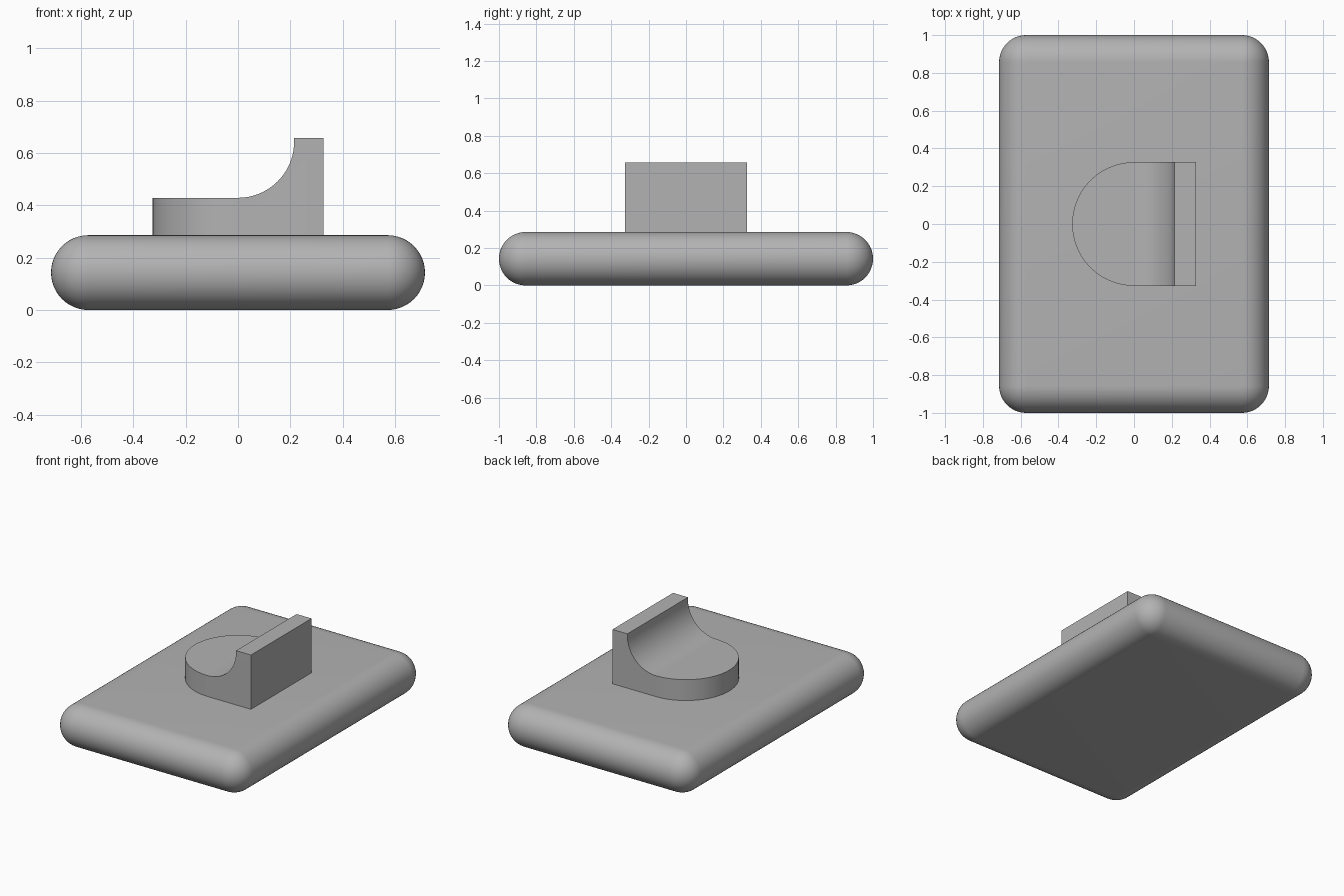
import bpy, bmesh, math

if "Cube" in bpy.data.objects:
    bpy.data.objects.remove(bpy.data.objects["Cube"])

# One flat grey for everything
grey = bpy.data.materials.new("plain_grey")
grey.diffuse_color = (0.45, 0.45, 0.45, 1)
grey.use_nodes = True
grey.node_tree.nodes["Principled BSDF"].inputs["Base Color"].default_value = grey.diffuse_color


def make_object(name, bm):
    bmesh.ops.recalc_face_normals(bm, faces=bm.faces)
    mesh = bpy.data.meshes.new(name)
    bm.to_mesh(mesh)
    bm.free()
    mesh.materials.append(grey)
    obj = bpy.data.objects.new(name, mesh)
    bpy.context.collection.objects.link(obj)
    return obj


def prism(name, points, offset):
    """Extrude a closed outline by an offset vector."""
    bm = bmesh.new()
    face = bm.faces.new([bm.verts.new(p) for p in points])
    ext = bmesh.ops.extrude_face_region(bm, geom=[face])
    verts = [v for v in ext["geom"] if isinstance(v, bmesh.types.BMVert)]
    bmesh.ops.translate(bm, verts=verts, vec=offset)
    return make_object(name, bm)


def smooth(obj):
    bpy.ops.object.select_all(action='DESELECT')
    obj.select_set(True)
    bpy.context.view_layer.objects.active = obj
    bpy.ops.object.shade_smooth_by_angle(angle=math.radians(30))


# Slab with fully rounded rim and spherical corners
R, HX, HY = 1 / 7, 5 / 7, 1.0
LAT, ARC = 24, 12
bm = bmesh.new()
rings = []
for i in range(LAT + 1):
    phi = -math.pi / 2 + math.pi * i / LAT
    r, z = R * math.cos(phi), R + R * math.sin(phi)
    ring = []
    for q, (sx, sy) in enumerate([(1, 1), (-1, 1), (-1, -1), (1, -1)]):
        cx, cy = sx * (HX - R), sy * (HY - R)
        if i in (0, LAT):
            ring += [bm.verts.new((cx, cy, z))] * (ARC + 1)
        else:
            for k in range(ARC + 1):
                a = math.pi / 2 * (q + k / ARC)
                ring.append(bm.verts.new((cx + r * math.cos(a), cy + r * math.sin(a), z)))
    rings.append(ring)
for lo, hi in zip(rings, rings[1:]):
    for k in range(len(lo)):
        n = (k + 1) % len(lo)
        bm.faces.new(list(dict.fromkeys((lo[k], lo[n], hi[n], hi[k]))))
for ring in (rings[0], rings[-1]):
    bm.faces.new(list(dict.fromkeys(ring)))
smooth(make_object("rounded_slab", bm))

# Raised block: side profile with a concave sweep up to the back ridge
W, S, STEP, TOP, CURVE = 0.327, 0.27, 0.4286, 0.657, 0.2143
profile = [(0.5, S), (0.5, TOP), (CURVE, TOP)]
profile += [(CURVE * math.cos(t), STEP + CURVE - CURVE * math.sin(t))
            for t in (math.pi / 2 * k / 24 for k in range(25))]
profile += [(-0.5, STEP), (-0.5, S)]
block = prism("raised_block", [(x, -0.5, z) for x, z in profile], (0, 1, 0))

# D-shaped plan outline that trims the block
plan = [(W, -W), (W, W)]
plan += [(W * math.cos(t), W * math.sin(t))
         for t in (math.pi / 2 + math.pi * k / 48 for k in range(49))]
cutter = prism("plan_cutter", [(x, y, 0) for x, y in plan], (0, 0, 1))

trim = block.modifiers.new("trim", 'BOOLEAN')
trim.operation, trim.solver, trim.object = 'INTERSECT', 'EXACT', cutter
bpy.context.view_layer.objects.active = block
bpy.ops.object.modifier_apply(modifier="trim")
bpy.data.objects.remove(cutter)
smooth(block)
